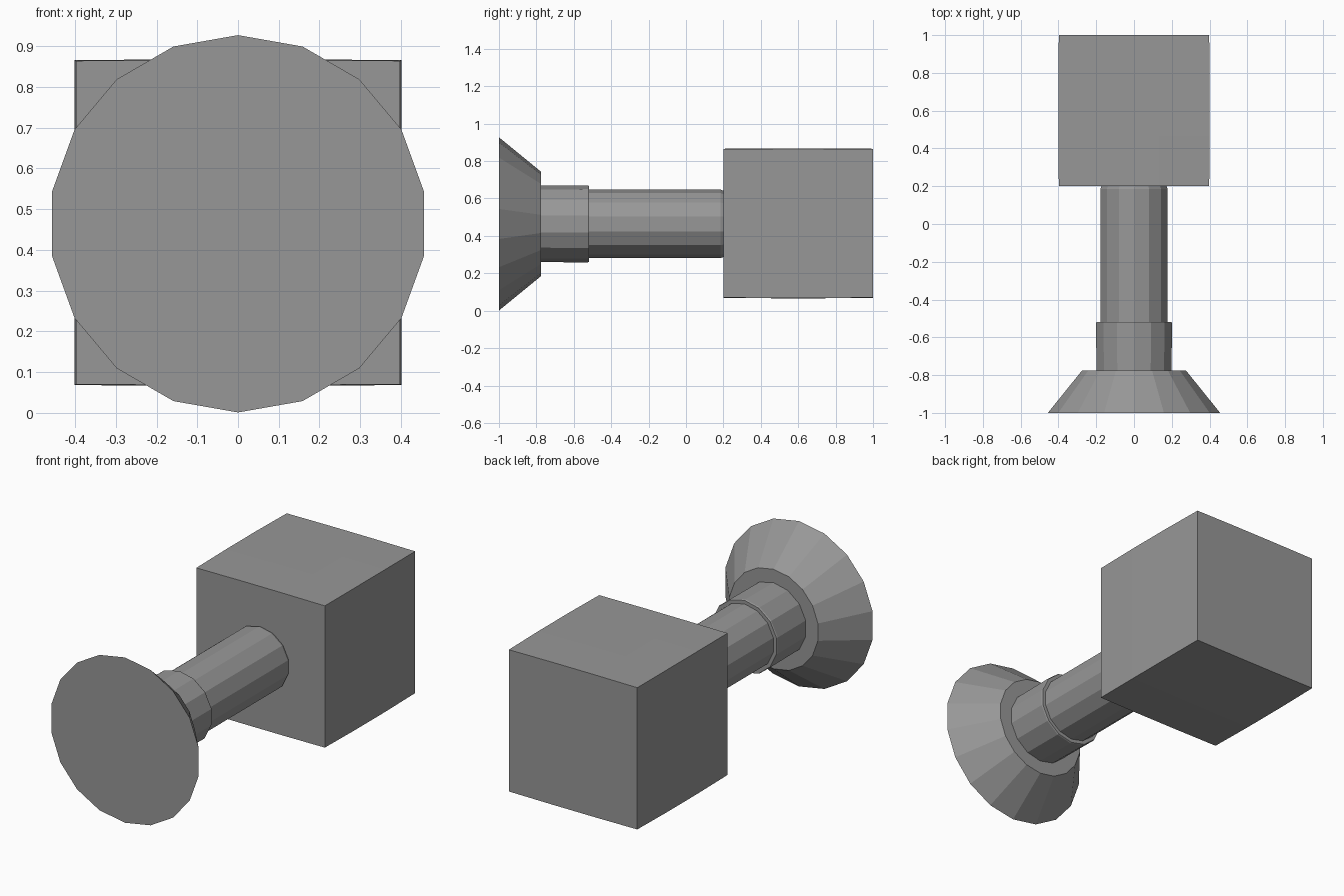
import bpy, bmesh, math

if "Cube" in bpy.data.objects:
    bpy.data.objects.remove(bpy.data.objects["Cube"])

ZC = 0.464  # height of the long axis

# Dark grey for every part
grey = bpy.data.materials.new("dark_grey")
grey.diffuse_color = (0.31, 0.31, 0.31, 1)
grey.use_nodes = True
grey.node_tree.nodes["Principled BSDF"].inputs["Base Color"].default_value = grey.diffuse_color


def finish(name, bm):
    bmesh.ops.recalc_face_normals(bm, faces=bm.faces)
    mesh = bpy.data.meshes.new(name)
    bm.to_mesh(mesh)
    bm.free()
    mesh.materials.append(grey)
    bpy.context.collection.objects.link(bpy.data.objects.new(name, mesh))


def lathe(name, profile, sides):
    """Closed faceted solid turned about the y axis; profile is (y, radius)."""
    bm = bmesh.new()
    rings = []
    for y, r in profile:
        ring = []
        for i in range(sides):
            a = math.pi / 2 + 2 * math.pi * i / sides
            ring.append(bm.verts.new((r * math.cos(a), y, ZC + r * math.sin(a))))
        rings.append(ring)
    for lo, hi in zip(rings, rings[1:]):
        for i in range(sides):
            j = (i + 1) % sides
            bm.faces.new((lo[i], lo[j], hi[j], hi[i]))
    bm.faces.new(rings[0])
    bm.faces.new(rings[-1])
    finish(name, bm)


# Flared foot, collar and shaft along the y axis
lathe("flared_base", [(-1.0, 0.463), (-0.775, 0.279)], 18)
lathe("collar", [(-0.785, 0.204), (-0.525, 0.206), (-0.518, 0.203)], 14)
lathe("shaft", [(-0.53, 0.183), (0.185, 0.183), (0.2, 0.177)], 14)

# Block head, with very slightly bulging sides
bm = bmesh.new()
bmesh.ops.create_cube(bm, size=2)
bmesh.ops.subdivide_edges(bm, edges=bm.edges[:], cuts=2, use_grid_fill=True)
for v in bm.verts:
    x, y, z = v.co
    v.co = (x * (0.401 - 0.003 * y * y),
            0.6 + y * 0.4,
            ZC + 0.003 + z * (0.401 - 0.002 * x * x - 0.002 * y * y))
finish("block_head", bm)
